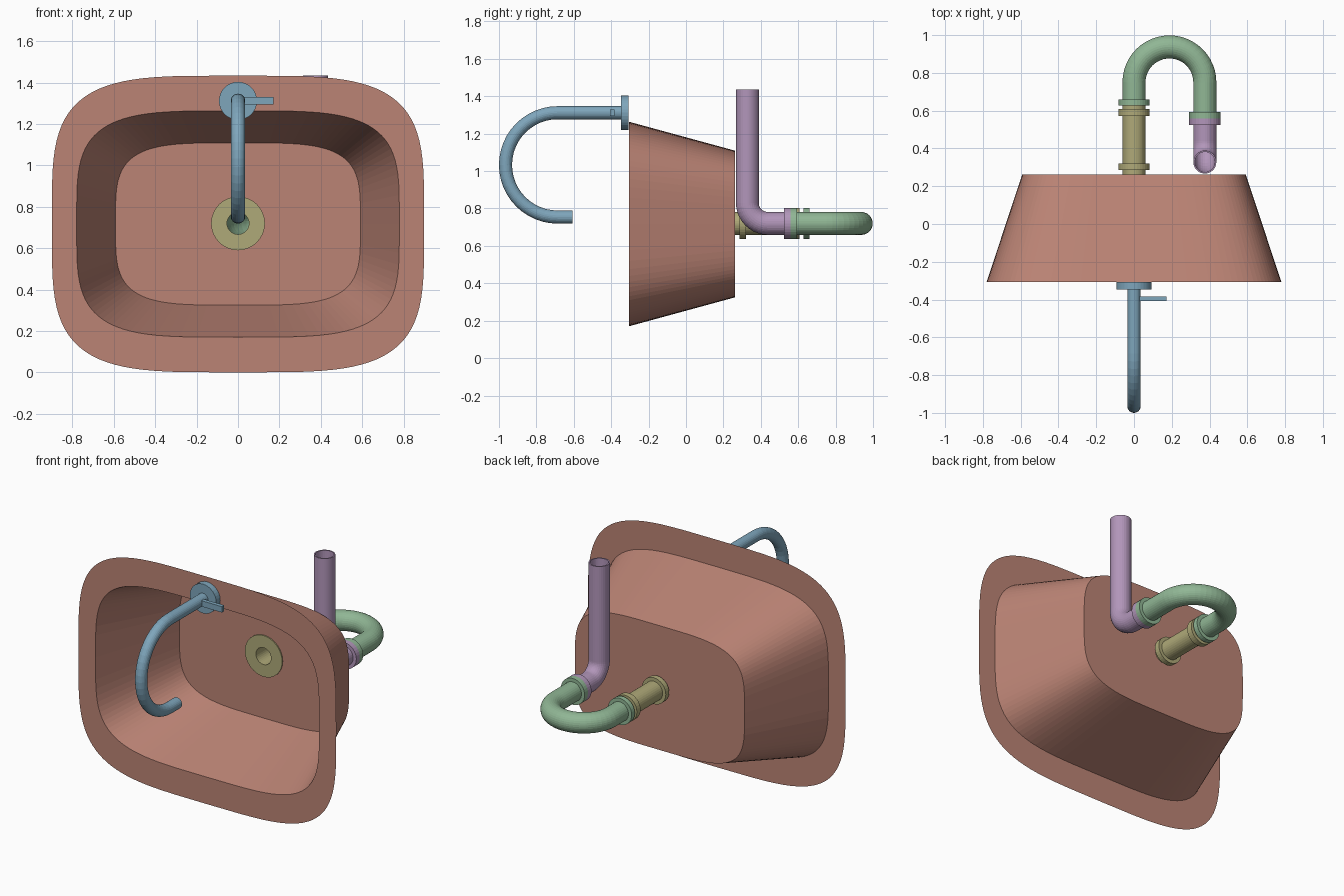
import bpy, bmesh
from math import sin, cos, pi, copysign
from mathutils import Vector

cube = bpy.data.objects.get("Cube")
if cube:
    bpy.data.objects.remove(cube, do_unlink=True)


def material(name, rgb):
    m = bpy.data.materials.new(name)
    m.use_nodes = True
    m.diffuse_color = (*rgb, 1)
    m.node_tree.nodes["Principled BSDF"].inputs["Base Color"].default_value = (*rgb, 1)
    return m


CLAY = material("terracotta", (0.50, 0.23, 0.178))
BLUE = material("tap blue", (0.21, 0.38, 0.50))
OLIVE = material("drain olive", (0.43, 0.40, 0.19))
GREEN = material("trap green", (0.28, 0.47, 0.30))
PURPLE = material("waste purple", (0.445, 0.305, 0.49))


def finish(name, bm, mat, recalc=True):
    if recalc:
        bmesh.ops.recalc_face_normals(bm, faces=bm.faces)
    me = bpy.data.meshes.new(name)
    bm.to_mesh(me)
    bm.free()
    me.materials.append(mat)
    ob = bpy.data.objects.new(name, me)
    bpy.context.collection.objects.link(ob)
    return ob


def bridge(bm, a, b):
    n = len(a)
    for i in range(n):
        bm.faces.new((a[i], a[(i + 1) % n], b[(i + 1) % n], b[i]))


def tube(name, path, mat, outer, inner=0.0, plane=(0, 0, 1), sides=32):
    """Sweep a round pipe along a flat path; hollow when inner is given."""
    bm = bmesh.new()
    pts = [Vector(p) for p in path]
    up = Vector(plane)

    def ring(i, r):
        a, b = pts[max(i - 1, 0)], pts[min(i + 1, len(pts) - 1)]
        side = (b - a).normalized().cross(up)
        return [bm.verts.new(pts[i] + r * (cos(t) * side + sin(t) * up))
                for t in (2 * pi * k / sides for k in range(sides))]

    skin = [ring(i, outer) for i in range(len(pts))]
    if inner:
        skin += [ring(i, inner) for i in reversed(range(len(pts)))]
        skin.append(skin[0])
    else:
        bm.faces.new(skin[0])
        bm.faces.new(skin[-1])
    for a, b in zip(skin, skin[1:]):
        bridge(bm, a, b)
    return finish(name, bm, mat)


def arc(centre, u, v, r, start, end, steps):
    c, u, v = Vector(centre), Vector(u), Vector(v)
    angles = [start + (end - start) * i / steps for i in range(steps + 1)]
    return [c + r * (cos(t) * u + sin(t) * v) for t in angles]


X, Y, Z = Vector((1, 0, 0)), Vector((0, 1, 0)), Vector((0, 0, 1))
MID = 0.717      # height of the basin centre
DRAIN = 0.72     # height of the drain axis
PIPE, BORE, NUT = 0.061, 0.053, 0.083
OUT_X = 0.375    # side position of the outlet pipe

# Basin: flat rim, sloping walls and floor with a drain hole
bm = bmesh.new()


def outline(hx, hz, y, zc=MID, power=0.5, n=96):
    loop = []
    for k in range(n):
        c, s = cos(2 * pi * k / n), sin(2 * pi * k / n)
        loop.append(bm.verts.new((hx * copysign(abs(c) ** power, c), y,
                                  zc + hz * copysign(abs(s) ** power, s))))
    return loop


loops = [outline(0.9, 0.717, -0.306), outline(0.78, 0.547, -0.306),
         outline(0.592, 0.392, 0.262), outline(0.056, 0.056, 0.262, DRAIN, 1)]
for a, b in zip(loops, loops[1:]):
    bridge(bm, a, b)
finish("basin", bm, CLAY)

# Tap: wall disc, hooked spout and lever
TAP = 1.312
tube("tap_disc", [(0, -0.348, TAP), (0, -0.308, TAP)], BLUE, 0.092)
hook = arc((0, -0.686, TAP - 0.279), Z, -Y, 0.279, 0, pi, 24)
tube("tap_spout", [(0, -0.34, TAP)] + hook + [(0, -0.607, TAP - 0.558)],
     BLUE, 0.035, plane=X, sides=24)
bm = bmesh.new()
bmesh.ops.create_cube(bm, size=1)
bmesh.ops.scale(bm, vec=(0.15, 0.024, 0.037), verts=bm.verts)
bmesh.ops.translate(bm, vec=(0.097, -0.395, TAP), verts=bm.verts)
finish("tap_lever", bm, BLUE)


def straight(name, x, y0, y1, mat, outer, inner=BORE):
    tube(name, [(x, y0, DRAIN), (x, y1, DRAIN)], mat, outer, inner)


# Drain: flange on the basin floor, tailpiece and its two collars
straight("drain_flange", 0, 0.254, 0.261, OLIVE, 0.13)
straight("drain_tailpiece", 0, 0.255, 0.63, OLIVE, PIPE)
straight("drain_upper_collar", 0, 0.286, 0.32, OLIVE, NUT)
straight("drain_lower_collar", 0, 0.571, 0.608, OLIVE, NUT)

# Trap: return bend with a collar at each end
half = OUT_X / 2
bend = arc((half, 0.75, DRAIN), -X, Y, half, 0, pi, 24)
tube("trap_bend", [(0, 0.63, DRAIN)] + bend + [(OUT_X, 0.56, DRAIN)],
     GREEN, PIPE, BORE)
straight("trap_inlet_collar", 0, 0.628, 0.66, GREEN, NUT)
straight("trap_outlet_collar", OUT_X, 0.559, 0.593, GREEN, NUT)

# Waste pipe: collar, elbow and open riser
straight("waste_collar", OUT_X, 0.525, 0.559, PURPLE, NUT)
riser_y, turn = 0.328, 0.11
elbow = arc((OUT_X, riser_y + turn, DRAIN + turn), -Z, -Y, turn, 0, pi / 2, 10)
tube("waste_pipe", [(OUT_X, 0.559, DRAIN)] + elbow + [(OUT_X, riser_y, 1.435)],
     PURPLE, PIPE, BORE, plane=X)
